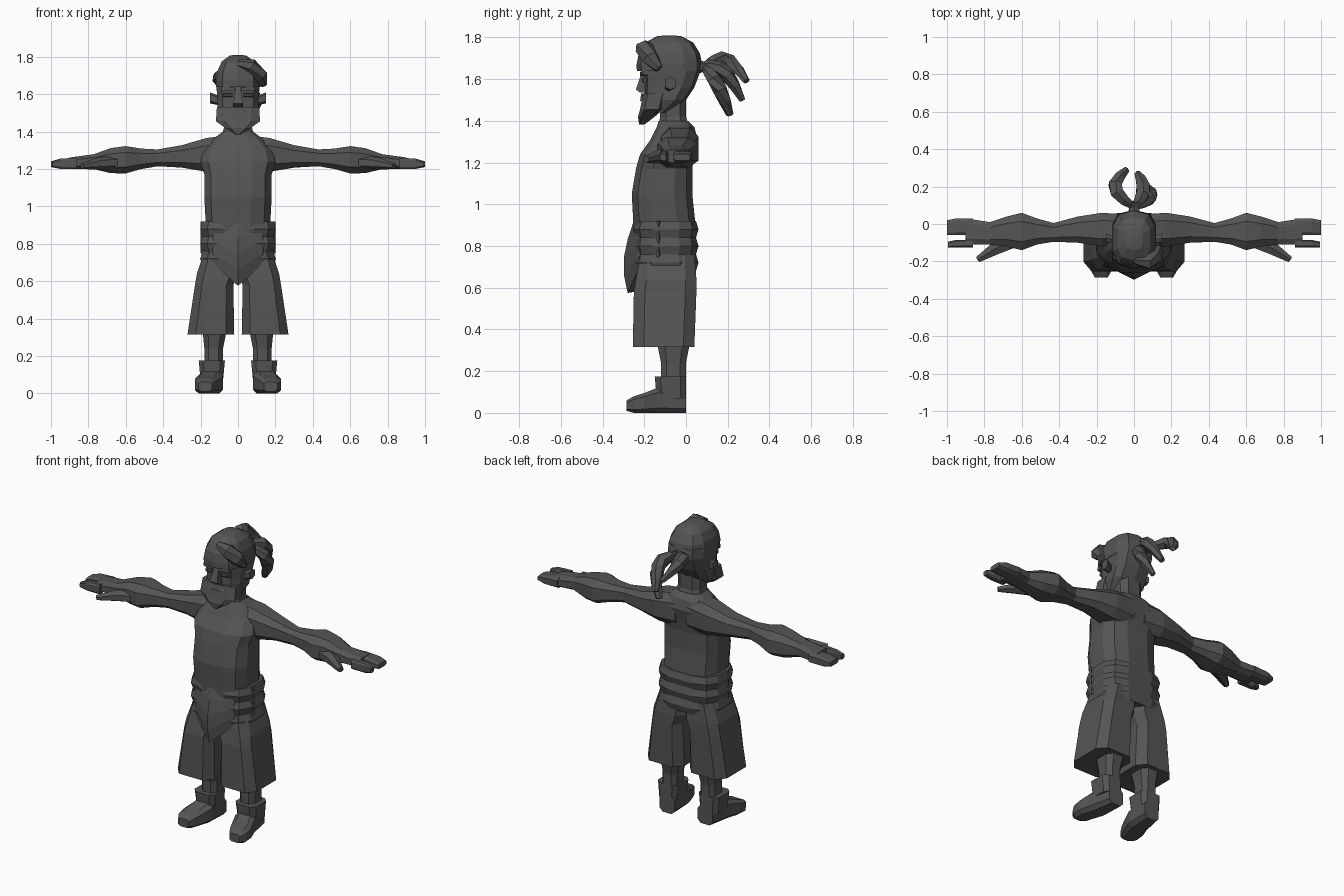
import bpy, bmesh, math
from mathutils import Vector

cube = bpy.data.objects.get("Cube")
if cube:
    bpy.data.objects.remove(cube, do_unlink=True)

shade = .09
colour = (shade, shade, shade, 1)
grey = bpy.data.materials.new("dark grey")
grey.use_nodes = True
grey.diffuse_color = colour
shader = grey.node_tree.nodes["Principled BSDF"]
shader.inputs["Base Color"].default_value = colour
shader.inputs["Roughness"].default_value = .8


def finish(name, bm, mirror=False):
    """Turn a bmesh into a flat shaded object, optionally mirrored across x."""
    bmesh.ops.recalc_face_normals(bm, faces=bm.faces)
    mesh = bpy.data.meshes.new(name)
    bm.to_mesh(mesh)
    bm.free()
    mesh.materials.append(grey)
    obj = bpy.data.objects.new(name, mesh)
    bpy.context.scene.collection.objects.link(obj)
    if mirror:
        modifier = obj.modifiers.new("Mirror", "MIRROR")
        modifier.use_mirror_merge = False
    return obj


def skin(name, rings, mirror):
    """Bridge rings of points with quads and close both ends."""
    bm = bmesh.new()
    rings = [[bm.verts.new(point) for point in ring] for ring in rings]
    for low, high in zip(rings, rings[1:]):
        for i in range(len(low)):
            bm.faces.new((low[i - 1], low[i], high[i], high[i - 1]))
    bm.faces.new(rings[0])
    bm.faces.new(rings[-1])
    return finish(name, bm, mirror)


def outline(sides, square):
    """Unit polygon, boxier for smaller values of square."""
    angles = [math.tau * (i + .5) / sides for i in range(sides)]
    points = [Vector((math.cos(a), math.sin(a))) for a in angles]
    for point in points:
        point.x = math.copysign(abs(point.x) ** square, point.x)
        point.y = math.copysign(abs(point.y) ** square, point.y)
    wide = max(point.x for point in points)
    tall = max(point.y for point in points)
    return [(point.x / wide, point.y / tall) for point in points]


def loft(name, axis, sections, sides=8, square=.7, mirror=False):
    """Each section is (position on axis, min a, max a, min b, max b)."""
    shape = outline(sides, square)
    rings = []
    for at, a_min, a_max, b_min, b_max in sections:
        ring = []
        for u, v in shape:
            a = (a_min + a_max + u * (a_max - a_min)) / 2
            b = (b_min + b_max + v * (b_max - b_min)) / 2
            ring.append({"x": (at, a, b), "y": (a, at, b), "z": (a, b, at)}[axis])
        rings.append(ring)
    return skin(name, rings, mirror)


def column(name, heights, halves, fronts, backs, **options):
    """Upright loft centred on x = 0, listed from bottom to top."""
    rows = zip(heights, halves, fronts, backs)
    return loft(name, "z", [(z, -half, half, front, back) for z, half, front, back in rows], **options)


def tube(name, path, radii, mirror=False):
    """Six sided tapered tube along a path."""
    path = [Vector(point) for point in path]
    rings = []
    for i, (point, radius) in enumerate(zip(path, radii)):
        along = path[min(i + 1, len(path) - 1)] - path[max(i - 1, 0)]
        turn = along.to_track_quat("Z", "Y")
        rings.append([point + turn @ Vector((u, v, 0)) * radius for u, v in outline(6, 1)])
    return skin(name, rings, mirror)


# Torso and neck
column("torso", sides=12,
       heights=(.86, 1.05, 1.17, 1.24, 1.31, 1.37, 1.4),
       halves=(.17, .18, .18, .2, .18, .12, .08),
       fronts=(-.25, -.26, -.24, -.22, -.17, -.14, -.13),
       backs=(.05, .03, .03, .04, .055, .04, .01))
column("neck", heights=(1.36, 1.42, 1.56), halves=(.09, .075, .08),
       fronts=(-.13, -.125, -.13), backs=(.02, 0, 0))

# Waist wrap with rolled folds
folds = []
for i in range(7):
    bulge = .012 * (i % 2)
    folds.append((.68 + .04 * i, -.19 - bulge, .19 + bulge, -.24 - bulge, .048 + bulge))
loft("waist_wrap", "z", folds, sides=12, square=.65)

# Pointed apron flap, bulging forward at the middle
bm = bmesh.new()
columns = []
for x in (-.2, -.13, 0, .13, .2):
    outward = abs(x) / .2
    middle = 1 - outward
    drop = .17 + .175 * middle
    strip = []
    for step in range(5):
        t = step / 4
        y = .12 * outward ** 3 - .25 - .05 * middle * math.sin(2.5 * t)
        strip.append(bm.verts.new((x, y, .92 - drop * t)))
    columns.append(strip)
for left, right in zip(columns, columns[1:]):
    for i in range(len(left) - 1):
        bm.faces.new((left[i], right[i], right[i + 1], left[i + 1]))
flap = finish("apron_flap", bm)
thickness = flap.modifiers.new("Thickness", "SOLIDIFY")
thickness.thickness = .03

# Wide trousers, shins and boots
loft("trouser_leg", "z", square=.5, mirror=True, sections=[
    (.315, .02, .27, -.255, .04), (.58, .025, .23, -.25, .05),
    (.64, 0, .22, -.24, .05), (.76, 0, .18, -.22, .04)])
loft("shin", "z", mirror=True, sections=[
    (.12, .08, .18, -.12, 0), (.24, .08, .18, -.12, 0), (.34, .06, .19, -.14, .02)])
loft("boot_cuff", "z", square=.5, mirror=True, sections=[
    (.07, .08, .2, -.14, 0), (.175, .07, .21, -.15, 0)])
loft("boot_foot", "y", square=.55, mirror=True, sections=[
    (0, .08, .18, 0, .11), (-.14, .08, .21, 0, .12), (-.2, .1, .23, 0, .095),
    (-.25, .12, .23, 0, .08), (-.285, .14, .21, .01, .06)])

# Arms with broad forearms, sloping gently down
arm = []
for x, y, deep, tall in zip(
        (.04, .17, .3, .43, .52, .6, .68, .77, .9),
        (-.03, -.03, -.03, -.045, -.04, -.04, -.04, -.05, -.04),
        (.08, .09, .07, .05, .07, .1, .08, .06, .07),
        (.1, .09, .06, .045, .055, .073, .067, .04, .03)):
    z = 1.285 - .06 * x
    arm.append((x, y - deep, y + deep, z - tall, z + tall))
loft("arm", "x", arm, mirror=True)

# Fingers and thumb
for name, near, far, end in (("outer_fingers", -.06, .03, 1), ("index_finger", -.125, -.085, .995)):
    loft(name, "x", square=.5, mirror=True, sections=[
        (.86, near, far, 1.2, 1.26), (.95, near, far, 1.2, 1.255),
        (end, near, far - .01, 1.21, 1.24)])
tube("thumb", path=[(.64, -.09, 1.235), (.74, -.13, 1.23), (.835, -.19, 1.215)],
     radii=(.035, .034, .016), mirror=True)

# Head, beard and hair
column("head", sides=10, square=.6, heights=(1.44, 1.5, 1.56, 1.64, 1.7),
       halves=(.085, .11, .11, .115, .11), fronts=(-.2,) * 5, backs=(-.08, 0, .04, .07, .07))
column("beard", square=.55, heights=(1.382, 1.42, 1.455, 1.53),
       halves=(.01, .07, .118, .113), fronts=(-.225, -.23, -.22, -.205),
       backs=(-.2, -.15, -.11, -.09))
dome = []
for degrees in (-8, 5, 25, 50, 75, 86):
    angle = math.radians(degrees)
    size = math.cos(angle) ** .7
    dome.append((1.66 + .15 * math.sin(angle), -.118 * size, .118 * size,
                 -.08 - .157 * size, -.08 + .157 * size))
loft("hair_cap", "z", dome, sides=10)
tube("swept_lock", path=[(0, -.19, 1.765), (.07, -.2, 1.75), (.115, -.17, 1.7), (.135, -.13, 1.65)],
     radii=(.02, .04, .04, .02))

# Face details
column("nose", sides=4, heights=(1.535, 1.55, 1.64), halves=(.028, .026, .014),
       fronts=(-.22, -.24, -.21), backs=(-.18,) * 3)
column("moustache", heights=(1.495, 1.53), halves=(.06, .025),
       fronts=(-.22, -.215), backs=(-.18,) * 2)
loft("eyebrow", "x", sides=4, mirror=True, sections=[
    (.02, -.22, -.19, 1.615, 1.635), (.09, -.21, -.18, 1.62, 1.64)])
loft("eye", "x", mirror=True, sections=[
    (.03, -.21, -.19, 1.585, 1.605), (.08, -.205, -.19, 1.585, 1.605)])
loft("ear", "x", sides=6, mirror=True, sections=[
    (.1, -.1, -.07, 1.54, 1.59), (.15, -.1, -.05, 1.55, 1.61)])

# Tied ponytail of three curling strands
tube("hair_tie", path=[(0, .04, 1.66), (0, .085, 1.66), (0, .12, 1.665)], radii=(.04, .025, .03))
for name, sway, reach, rise, drop in (
        ("upper_strand", -.08, .2, .07, .07),
        ("middle_strand", .04, .18, .06, .16),
        ("lower_strand", .07, .12, .03, .23)):
    path, radii = [], []
    for step in range(6):
        t = step / 5
        arch = math.sin(math.pi * t)
        path.append((sway * (arch + t / 2), .09 + reach * t, 1.66 + rise * arch - drop * t))
        radii.append(.016 + .02 * arch)
    tube(name, path, radii)
